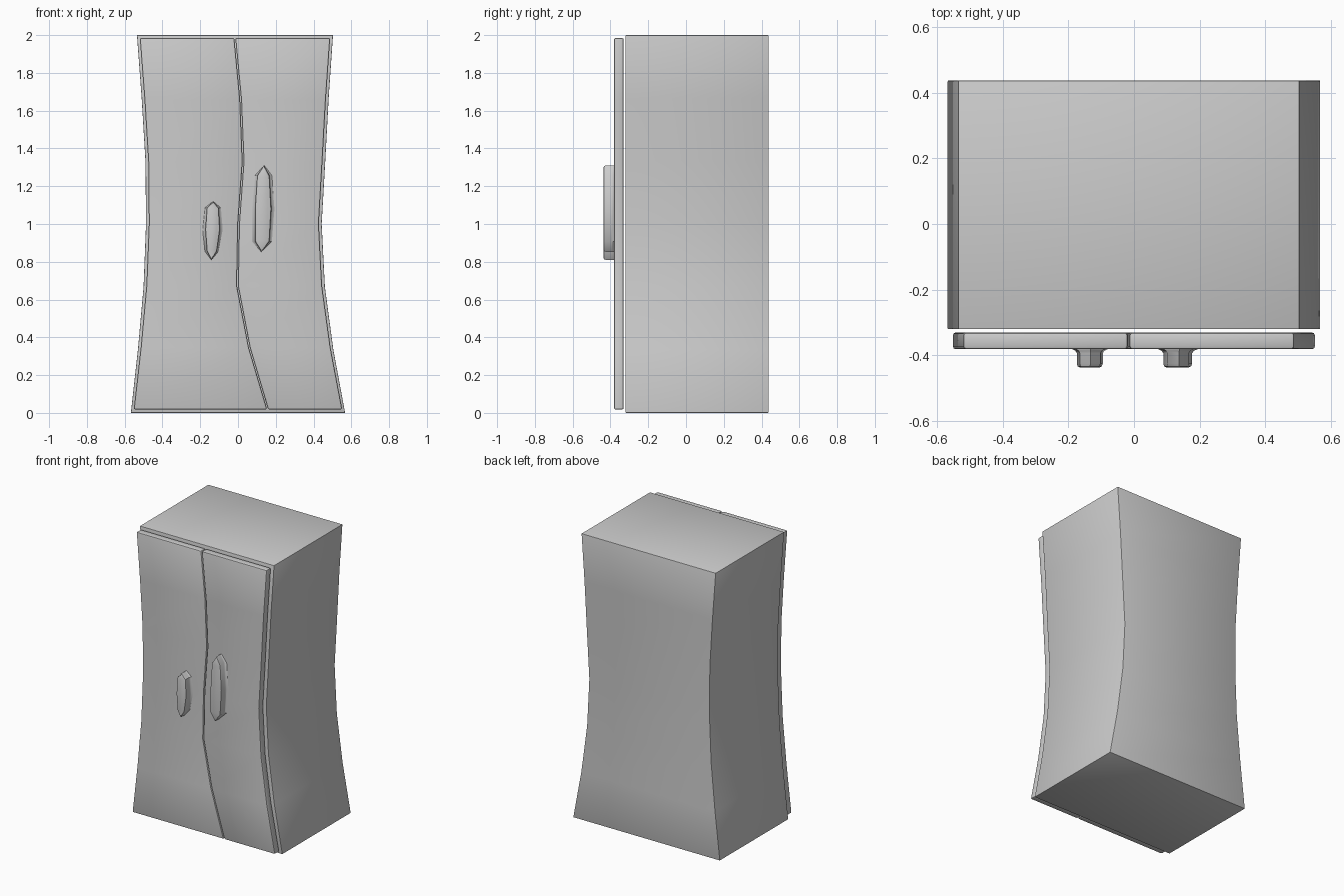
import bpy
import math

if "Cube" in bpy.data.objects:
    bpy.data.objects.remove(bpy.data.objects["Cube"])

FRONT, BACK = -0.32, 0.4365
DOOR_BACK, DOOR_FRONT = -0.33, -0.381
HANDLE_FRONT = -0.4365

# x positions of each edge at seven evenly spaced heights, bottom to top
LEFT = [-0.567, -0.53, -0.50, -0.487, -0.49, -0.51, -0.535]
RIGHT = [0.567, 0.505, 0.46, 0.443, 0.462, 0.48, 0.503]
SPLIT = [0.157, 0.06, -0.003, 0.003, 0.027, 0.014, -0.017]


def add_mesh(name, verts, faces):
    mesh = bpy.data.meshes.new(name)
    mesh.from_pydata(verts, [], faces)
    obj = bpy.data.objects.new(name, mesh)
    bpy.context.collection.objects.link(obj)
    return obj


def loft(name, rings):
    """Skin equal-length rings running from back to front, capped at both ends."""
    n = len(rings[0])
    verts = [v for ring in rings for v in ring]
    faces = [list(range(n))[::-1], list(range(len(verts) - n, len(verts)))]
    for r in range(len(rings) - 1):
        for i in range(n):
            j = (i + 1) % n
            faces.append((r * n + j, r * n + n + j, r * n + n + i, r * n + i)[::-1])
    return add_mesh(name, verts, faces)


def finish(obj, bevel=0, segments=2):
    bpy.ops.object.select_all(action='DESELECT')
    obj.select_set(True)
    bpy.context.view_layer.objects.active = obj
    # Consistent outward normals
    bpy.ops.object.mode_set(mode='EDIT')
    bpy.ops.mesh.select_all(action='SELECT')
    bpy.ops.mesh.normals_make_consistent(inside=False)
    bpy.ops.object.mode_set(mode='OBJECT')
    if bevel:
        mod = obj.modifiers.new("bevel", 'BEVEL')
        mod.width, mod.segments = bevel, segments
        mod.limit_method, mod.angle_limit = 'ANGLE', math.radians(40)
        bpy.ops.object.modifier_apply(modifier=mod.name)
    bpy.ops.object.shade_smooth_by_angle(angle=math.radians(35))


def panel(name, left, right, z0, z1, y0, y1, bevel):
    """Slab of quads between two wavy vertical edges."""
    verts, faces = [], []
    last = len(left) - 1
    for i, (a, b) in enumerate(zip(left, right)):
        z = z0 + (z1 - z0) * i / last
        verts += [(a, y0, z), (b, y0, z), (b, y1, z), (a, y1, z)]
    for i in range(last):
        for k in range(4):
            m = (k + 1) % 4
            faces.append((i * 4 + k, i * 4 + m, i * 4 + 4 + m, i * 4 + 4 + k))
    faces += [(3, 2, 1, 0), tuple(last * 4 + k for k in range(4))]
    finish(add_mesh(name, verts, faces), bevel)


def handle(name, outline):
    """Faceted pull with flared foot and rounded front."""
    cx = sum(p[0] for p in outline) / len(outline)
    cz = sum(p[1] for p in outline) / len(outline)
    steps = [(-0.376, 1.35, 1.0), (DOOR_FRONT, 1.35, 1.0), (-0.386, 1.1, 1.0),
             (-0.393, 1.0, 1.0), (-0.424, 1.0, 1.0), (-0.433, 0.93, 0.985),
             (HANDLE_FRONT, 0.75, 0.95)]
    rings = [[(cx + (x - cx) * sx, y, cz + (z - cz) * sz) for x, z in outline]
             for y, sx, sz in steps]
    finish(loft(name, rings))


# Cabinet body
panel("wardrobe_body", LEFT, RIGHT, 0.0, 2.0, FRONT, BACK, 0.003)

# Two doors, inset from the body edge and meeting at the wavy split
inset, gap = 0.015, 0.0025
panel("left_door", [x + inset for x in LEFT], [x - gap for x in SPLIT],
      0.018, 1.985, DOOR_FRONT, DOOR_BACK, 0.009)
panel("right_door", [x + gap for x in SPLIT], [x - inset for x in RIGHT],
      0.018, 1.985, DOOR_FRONT, DOOR_BACK, 0.009)

# Uneven handles
handle("left_handle", [(-0.133, 1.12), (-0.102, 1.085), (-0.095, 0.97), (-0.112, 0.855),
                       (-0.14, 0.81), (-0.165, 0.855), (-0.174, 0.97), (-0.165, 1.085)])
handle("right_handle", [(0.137, 1.31), (0.167, 1.257), (0.177, 1.08), (0.167, 0.907),
                        (0.125, 0.853), (0.089, 0.907), (0.089, 1.08), (0.101, 1.257)])
